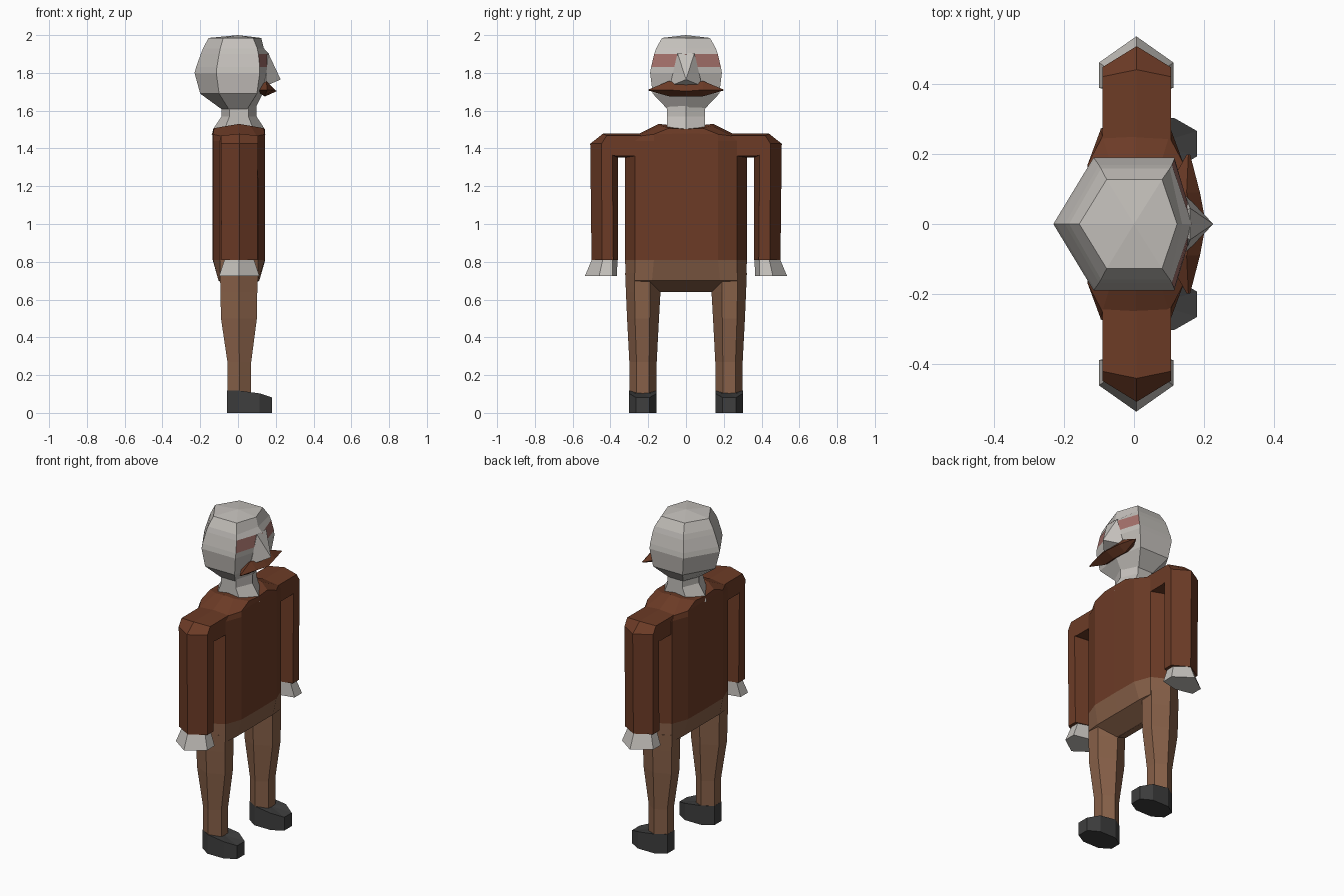
import bpy, bmesh
from mathutils import Vector

if "Cube" in bpy.data.objects:
    bpy.data.objects.remove(bpy.data.objects["Cube"])


def srgb(r, g, b):
    return tuple(((c / 255 + 0.055) / 1.055) ** 2.4 for c in (r, g, b)) + (1.0,)


def material(name, rgb):
    m = bpy.data.materials.new(name)
    m.diffuse_color = srgb(*rgb)
    m.use_nodes = True
    m.node_tree.nodes["Principled BSDF"].inputs["Base Color"].default_value = m.diffuse_color
    return m


COAT = material("coat brown", (108, 59, 38))
PANTS = material("trouser tan", (135, 96, 72))
SKIN = material("pale grey", (196, 192, 187))
BLUSH = material("dusty red", (163, 112, 106))
SHOE = material("charcoal", (62, 62, 62))


def finish(name, bm, *mats):
    bmesh.ops.recalc_face_normals(bm, faces=bm.faces)
    me = bpy.data.meshes.new(name)
    bm.to_mesh(me)
    bm.free()
    for m in mats:
        me.materials.append(m)
    ob = bpy.data.objects.new(name, me)
    bpy.context.collection.objects.link(ob)
    return ob


def loft(rings):
    """Skin a list of closed point rings and cap both ends."""
    bm = bmesh.new()
    vs = [[bm.verts.new(p) for p in r] for r in rings]
    n = len(vs[0])
    for a, b in zip(vs, vs[1:]):
        for i in range(n):
            j = (i + 1) % n
            bm.faces.new((a[i], a[j], b[j], b[i]))
    for r in (vs[0], vs[-1]):
        c = bm.verts.new(sum((v.co for v in r), Vector()) / n)
        for i in range(n):
            bm.faces.new((r[i], r[(i + 1) % n], c))
    return bm


def pair(name, rings, mat):
    """Build a limb part on both sides."""
    for label, s in (("left_", 1), ("right_", -1)):
        finish(label + name, loft([[(x, s * y, z) for x, y, z in r] for r in rings]), mat)


def hex_y(o, oc, ic, i, x0, x1):
    """Six-sided limb section pointing sideways; o..i are (y, z) pairs."""
    xm = (x0 + x1) / 2
    return [(xm, *o), (x1, *oc), (x1, *ic), (xm, *i), (x0, *ic), (x0, *oc)]


def level(z, o, oc, ic, i, x0, x1):
    return hex_y((o, z), (oc, z), (ic, z), (i, z), x0, x1)


def body_ring(q):
    """Mirror four quarter points (x, y, z) into a twelve-sided section."""
    half = q + [(x, -y, z) for x, y, z in q[2::-1]]
    full = half + [(-x, y, z) for x, y, z in half[-2:0:-1]]
    return [(x + 0.005, y, z) for x, y, z in full]


# coat body with raised shoulders
def wide(z):
    return body_ring([(0, .322, z), (.1, .27, z), (.137, .17, z), (.139, 0, z)])


finish("coat_body", loft([
    wide(.81), wide(1.44),
    body_ring([(0, .25, 1.477), (.095, .25, 1.465), (.137, .17, 1.475), (.139, 0, 1.48)]),
    body_ring([(0, .145, 1.53), (.06, .135, 1.52), (.132, .09, 1.507), (.137, 0, 1.503)]),
]), COAT)

# hips, with a ridge between the legs
finish("hips", loft([
    wide(.81),
    body_ring([(0, .32, .70), (.1, .27, .70), (.108, .18, .70), (.108, 0, .70)]),
    body_ring([(0, .20, .64), (.01, .19, .64), (.004, .14, .64), (.004, 0, .64)]),
]), PANTS)

# legs
pair("leg", [
    level(.74, .322, .272, .19, .13, -.095, .103),
    level(.64, .318, .272, .19, .135, -.093, .102),
    level(.50, .312, .27, .192, .143, -.09, .1),
    level(.27, .3, .262, .195, .155, -.056, .07),
    level(.10, .3, .262, .195, .155, -.056, .07),
], PANTS)

# shoes
sole = [(-.057, .195), (-.057, .262), (.005, .302), (.115, .302),
        (.18, .265), (.18, .193), (.115, .155), (.005, .155)]
pair("shoe", [
    [(x, y, 0) for x, y in sole],
    [(x, y, .118 - max(0, x - .07) * .33) for x, y in sole],
], SHOE)

# sleeves, bending over into the shoulder
pair("sleeve", [
    level(.81, .5, .445, .385, .36, -.088, .103),
    hex_y((.507, 1.425), (.447, 1.425), (.39, 1.365), (.36, 1.352), -.09, .105),
    hex_y((.44, 1.478), (.42, 1.468), (.37, 1.36), (.355, 1.352), -.09, .105),
    hex_y((.24, 1.478), (.24, 1.468), (.24, 1.36), (.24, 1.352), -.09, .105),
], COAT)

# hands
pair("hand", [
    level(.815, .497, .44, .388, .363, -.07, .083),
    level(.725, .535, .46, .388, .365, -.1, .113),
], SKIN)


# head and neck sections: six sides, pointing forwards and backwards
def hex_x(z, back, bx, fx, front, w):
    return [(back, 0, z), (bx, -w, z), (fx, -w, z), (front, 0, z), (fx, w, z), (bx, w, z)]


finish("neck", loft([
    hex_x(1.47, -.14, -.08, .09, .145, .1),
    hex_x(1.505, -.13, -.07, .08, .14, .1),
    hex_x(1.57, -.087, -.045, .055, .098, .1),
    hex_x(1.63, -.087, -.045, .055, .098, .1),
], ), SKIN)

head = loft([
    hex_x(1.61, -.09, -.05, .05, .09, .1),
    hex_x(1.69, -.2, -.1, .1, .13, .176),
    hex_x(1.80, -.23, -.115, .115, .17, .19),
    hex_x(1.83, -.222, -.112, .115, .172, .185),
    hex_x(1.90, -.197, -.1, .108, .165, .168),
    hex_x(1.93, -.185, -.094, .102, .137, .158),
    hex_x(1.985, -.156, -.078, .08, .123, .127),
])
for v in head.verts:                       # shallow crown
    if v.co.z > 1.98 and abs(v.co.y) < .01 and abs(v.co.x) < .05:
        v.co = (0, 0, 2)
for f in head.faces:                       # coloured band across the eyes
    c = f.calc_center_median()
    f.material_index = int(c.x > .12 and 1.83 < c.z < 1.90)
finish("head", head, SKIN, BLUSH)


# nose wedge
def hull(name, pts, mat):
    bm = bmesh.new()
    for p in pts:
        bm.verts.new(p)
    bmesh.ops.convex_hull(bm, input=bm.verts[:])
    finish(name, bm, mat)


hull("nose", [(.16, .045, 1.905), (.16, -.045, 1.905), (.226, 0, 1.765),
              (.145, .085, 1.73), (.145, -.085, 1.73), (.08, 0, 1.8)], SKIN)


# moustache, tapering to both tips
def tuft(y, top, front, bottom):
    return [(top[0], y, top[1]), (front[0], y, front[1]), (bottom[0], y, bottom[1]), (.09, y, 1.71)]


mid = ((.15, 1.757), (.188, 1.71), (.14, 1.676))
tip = [(.155, 1.712), (.16, 1.71), (.155, 1.706)]


def tip_ring(y):
    return [(x, y, z) for x, z in tip] + [(.15, y, 1.71)]


finish("moustache", loft([
    tip_ring(-.198), tuft(-.09, *mid),
    tuft(0, (.17, 1.735), (.205, 1.703), (.145, 1.676)),
    tuft(.09, *mid), tip_ring(.198),
]), COAT)
